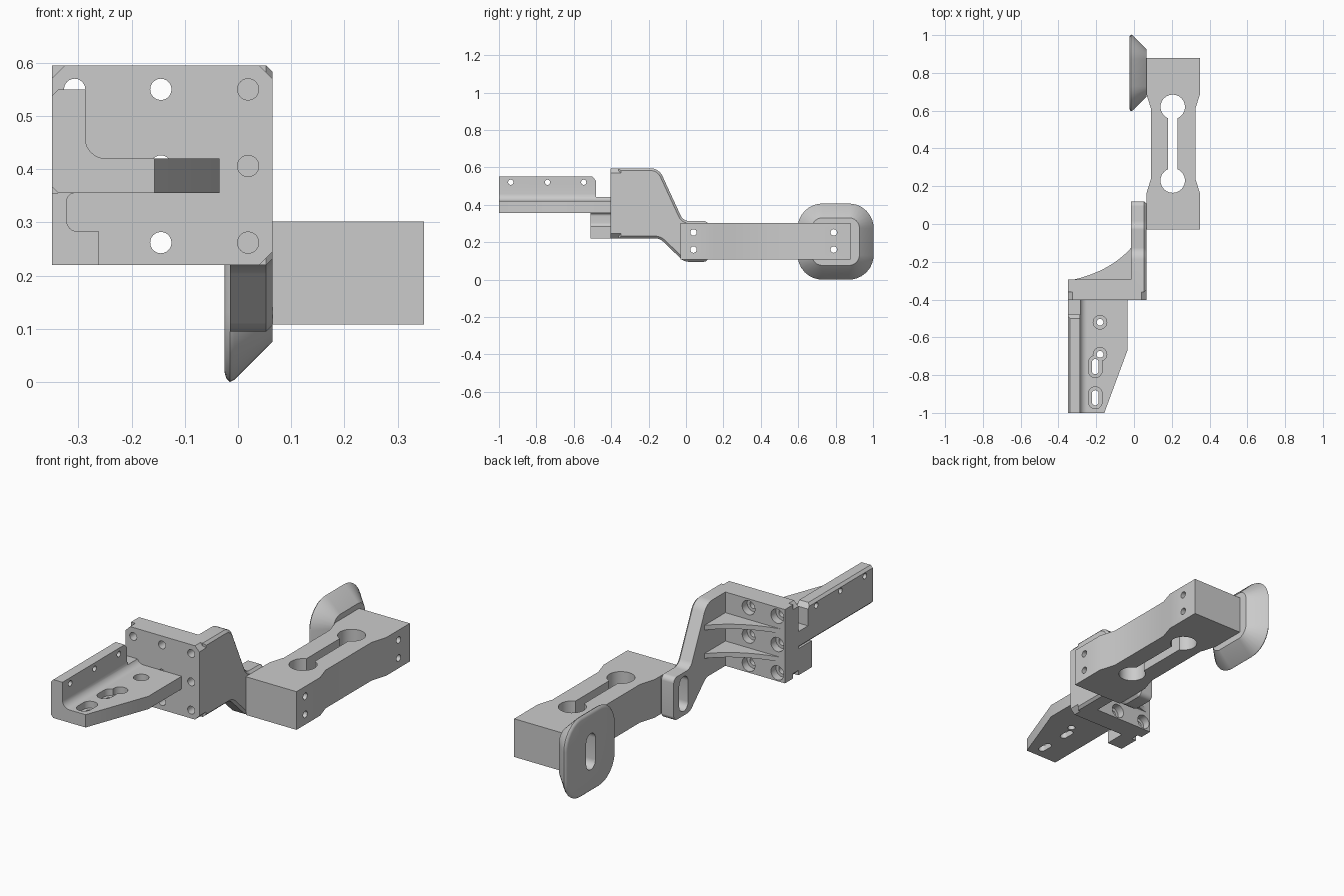
import bpy, bmesh, math
from mathutils import Vector

if "Cube" in bpy.data.objects:
    bpy.data.objects.remove(bpy.data.objects["Cube"])


def place(axis, a, b, d):
    """Put profile point (a, b) at depth d along the given axis."""
    return {"x": (d, a, b), "y": (a, d, b), "z": (a, b, d)}[axis]


def loft(name, axis, sections):
    """Skin matching profiles, given as (depth, points), into a closed solid."""
    bm = bmesh.new()
    rings = [[bm.verts.new(place(axis, *p, d)) for p in pts] for d, pts in sections]
    for low, high in zip(rings, rings[1:]):
        for i in range(len(low)):
            bm.faces.new((low[i - 1], low[i], high[i], high[i - 1]))
    bm.faces.new(rings[0])
    bm.faces.new(rings[-1])
    bmesh.ops.recalc_face_normals(bm, faces=bm.faces)
    mesh = bpy.data.meshes.new(name)
    bm.to_mesh(mesh)
    bm.free()
    obj = bpy.data.objects.new(name, mesh)
    bpy.context.collection.objects.link(obj)
    return obj


def prism(name, axis, pts, lo, hi):
    return loft(name, axis, [(lo, pts), (hi, pts)])


def rounded(corners, steps=6):
    """Outline from (a, b) corners; a third value rounds that corner."""
    out = []
    for i, c in enumerate(corners):
        p = Vector(c[:2])
        if len(c) < 3:
            out.append(tuple(p))
            continue
        u = (Vector(corners[i - 1][:2]) - p).normalized()
        v = (Vector(corners[(i + 1) % len(corners)][:2]) - p).normalized()
        half = u.angle(v) / 2
        centre = p + (u + v).normalized() * c[2] / math.sin(half)
        start = p + u * c[2] / math.tan(half) - centre
        end = p + v * c[2] / math.tan(half) - centre
        for k in range(steps + 1):
            t = k / steps
            out.append(tuple(centre + (start * (1 - t) + end * t).normalized() * c[2]))
    return out


def rect(a0, a1, b0, b1):
    return [(a0, b0), (a1, b0), (a1, b1), (a0, b1)]


def slot(a, b, r, half=0, n=12):
    """Upright slot outline, or a circle when half is 0."""
    arc = [math.pi * k / n for k in range(n + 1)]
    top = [(a + r * math.cos(t), b + half + r * math.sin(t)) for t in arc]
    low = [(a - r * math.cos(t), b - half - r * math.sin(t)) for t in arc]
    return top + low if half else top + low[1:-1]


def combine(obj, other, operation="DIFFERENCE"):
    mod = obj.modifiers.new(operation.title(), "BOOLEAN")
    mod.operation, mod.solver, mod.object = operation, "EXACT", other
    bpy.context.view_layer.objects.active = obj
    bpy.ops.object.modifier_apply(modifier=mod.name)
    bpy.data.objects.remove(other)


def cut(obj, axis, pts, lo, hi):
    combine(obj, prism("cutter", axis, pts, lo, hi))


def smooth(obj):
    bpy.ops.object.select_all(action="DESELECT")
    obj.select_set(True)
    bpy.context.view_layer.objects.active = obj
    bpy.ops.object.shade_smooth_by_angle(angle=math.radians(30))


# Waisted beam with a dumbbell opening and cross bolt holes
beam = prism("sensor_beam", "z", [
    (0.065, -0.03), (0.35, -0.03), (0.35, 0.16), (0.325, 0.24), (0.325, 0.61), (0.35, 0.69),
    (0.35, 0.88), (0.065, 0.88), (0.065, 0.69), (0.09, 0.61), (0.09, 0.24), (0.065, 0.16)],
    0.108, 0.302)
cut(beam, "z", rect(0.181, 0.229, 0.22, 0.63), 0, 0.5)
for y in (0.23, 0.62):
    cut(beam, "z", slot(0.205, y, 0.065), 0, 0.5)
for y in (0.04, 0.79):
    for z in (0.16, 0.252):
        cut(beam, "x", slot(y, z, 0.017), 0, 0.5)
smooth(beam)

# Flared end pad with an upright slot
sections = []
for x, size in ((-0.025, 0.186), (-0.022, 0.196), (-0.015, 0.203), (-0.007, 0.199), (0.065, 0.127)):
    r = size - 0.072
    square = rect(0.8 - size, 0.8 + size, 0.203 - size, 0.203 + size)
    sections.append((x, rounded([(a, b, r) for a, b in square], 8)))
pad = loft("end_pad", "x", sections)
cut(pad, "x", slot(0.8, 0.205, 0.037, 0.055), -0.1, 0.2)
smooth(pad)

# Offset arm, softened along its outer face
arm = prism("offset_arm", "x", rounded([
    (-0.36, 0.22), (-0.14, 0.22, 0.06), (-0.01, 0.095, 0.06), (0.12, 0.095, 0.025),
    (0.12, 0.313, 0.025), (-0.015, 0.313, 0.05), (-0.145, 0.595, 0.07), (-0.36, 0.595)]),
    -0.015, 0.065)
bm = bmesh.new()
bm.from_mesh(arm.data)
outer = [e for e in bm.edges if all(v.co.x > 0.06 for v in e.verts)]
bmesh.ops.bevel(bm, geom=outer, offset=0.012, segments=1, affect="EDGES")
bm.to_mesh(arm.data)
bm.free()
cut(arm, "x", slot(0.04, 0.205, 0.036, 0.052), -0.1, 0.2)

# Mounting plate: chamfered front layer, square back layer
c = 0.025
plate = prism("mounting_plate", "y", [
    (-0.35 + c, 0.22), (0.065 - c, 0.22), (0.065, 0.22 + c), (0.065, 0.595 - c),
    (0.065 - c, 0.595), (-0.35 + c, 0.595), (-0.35, 0.595 - c), (-0.35, 0.22 + c)],
    -0.403, -0.345)
combine(plate, prism("back_layer", "y", rect(-0.35, 0.0, 0.22, 0.595), -0.36, -0.295), "UNION")
combine(plate, arm, "UNION")

# Curved ribs bracing the plate to the arm
p0, p1, p2 = Vector((-0.33, -0.297)), Vector((-0.12, -0.25)), Vector((-0.01, -0.12))
curve = [tuple(p0 * (1 - t) ** 2 + p1 * 2 * t * (1 - t) + p2 * t * t)
         for t in (k / 10 for k in range(11))]
for z in (0.334, 0.478):
    rib = prism("rib", "z", curve + [(-0.01, -0.32), (-0.33, -0.32)], z - 0.012, z + 0.012)
    combine(plate, rib, "UNION")

# Bolt holes: counterbored behind, blind where they meet the arm
for z in (0.262, 0.406, 0.55):
    for x in (-0.307, -0.145):
        cut(plate, "y", slot(x, z, 0.02), -0.5, -0.2)
        cut(plate, "y", slot(x, z, 0.036), -0.335, -0.2)
    cut(plate, "y", slot(0.019, z, 0.02), -0.5, -0.3)
smooth(plate)

# Angle bracket with tapered shelf and stepped upright wall
angle = prism("angle_bracket", "y", rounded([
    (-0.338, 0.355), (-0.035, 0.355), (-0.035, 0.42), (-0.287, 0.42, 0.038),
    (-0.287, 0.55), (-0.338, 0.55), (-0.35, 0.538), (-0.35, 0.367)]), -1.0, -0.403)
cut(angle, "z", [(-0.16, -1.01), (-0.157, -1.0), (-0.035, -0.67), (0.1, -0.67), (0.1, -1.01)], 0.2, 0.7)
cut(angle, "x", [(-0.5, 0.6), (-0.5, 0.55), (-0.48, 0.527), (-0.48, 0.442), (-0.3, 0.442), (-0.3, 0.6)],
    -0.5, 0.1)
for x, y, half in ((-0.18, -0.52, 0), (-0.18, -0.69, 0), (-0.205, -0.755, 0.022), (-0.205, -0.92, 0.022)):
    cut(angle, "z", slot(x, y, 0.036, half), 0.385, 0.5)
    cut(angle, "z", slot(x, y, 0.018, half), 0.3, 0.5)
for y in (-0.937, -0.741, -0.547):
    cut(angle, "x", slot(y, 0.52, 0.014), -0.5, -0.2)
smooth(angle)

# Small hook under the bracket
hook = prism("lower_hook", "y", rounded([
    (-0.35, 0.22), (-0.261, 0.22), (-0.261, 0.283), (-0.322, 0.283, 0.02),
    (-0.322, 0.355, 0.015), (-0.305, 0.355), (-0.35, 0.355)]), -0.51, -0.403)
smooth(hook)
